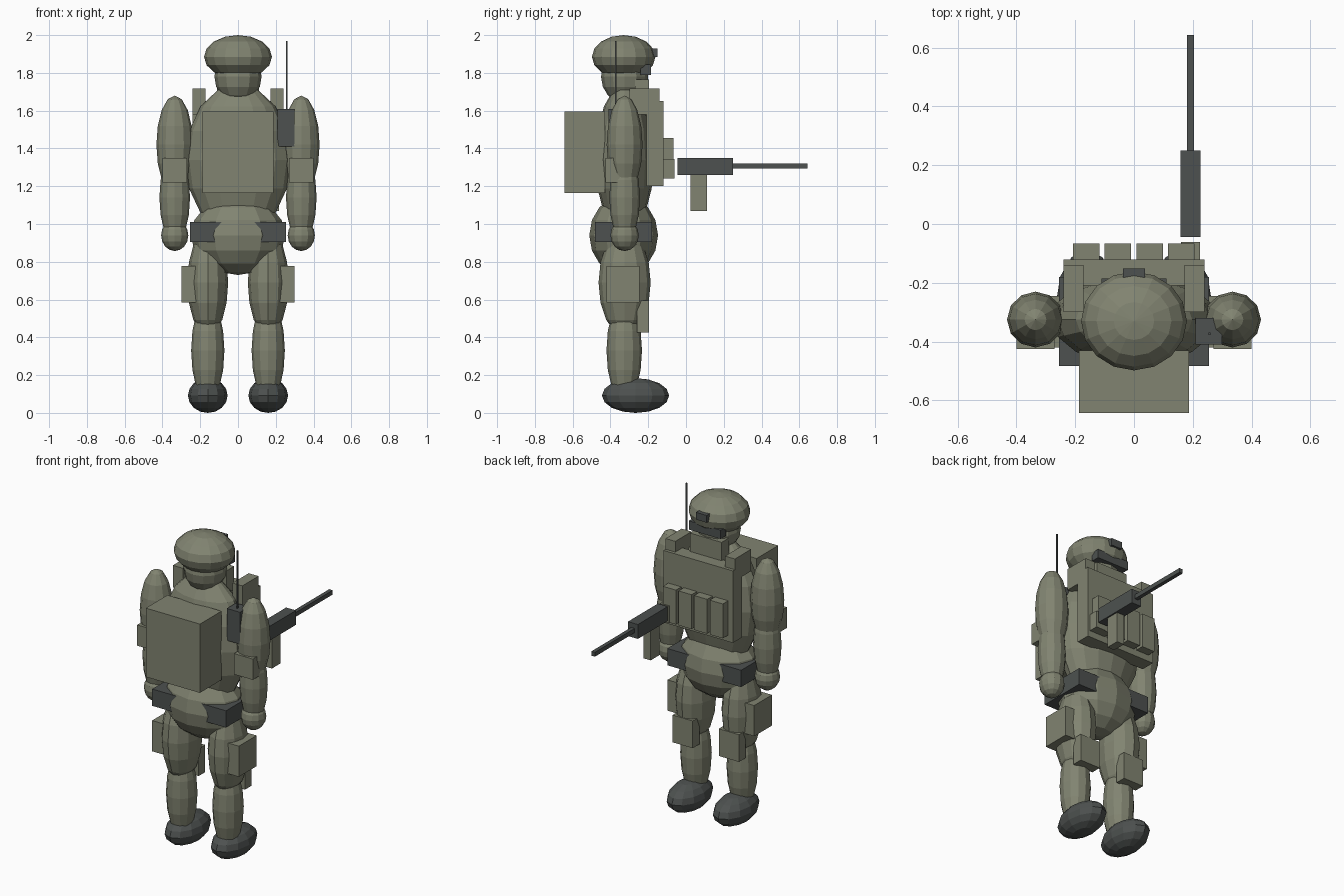
import bpy
import bmesh
from mathutils import Vector

cube = bpy.data.objects.get("Cube")
if cube:
    bpy.data.objects.remove(cube, do_unlink=True)


def make_material(name, rgb):
    mat = bpy.data.materials.new(name)
    mat.use_nodes = True
    color = (*rgb, 1.0)
    mat.diffuse_color = color
    bsdf = mat.node_tree.nodes["Principled BSDF"]
    bsdf.inputs["Base Color"].default_value = color
    bsdf.inputs["Roughness"].default_value = 0.9
    return mat


OLIVE = make_material("olive cloth", (0.22, 0.23, 0.165))
DARK = make_material("dark gunmetal", (0.075, 0.083, 0.08))
BODY_Y = -0.325  # depth of the body axis


def finish(name, bm, mat):
    mesh = bpy.data.meshes.new(name)
    bm.to_mesh(mesh)
    bm.free()
    mesh.materials.append(mat)
    obj = bpy.data.objects.new(name, mesh)
    bpy.context.collection.objects.link(obj)
    return obj


def ellipsoid(name, center, radii, mat=OLIVE, segments=12, rings=8):
    bm = bmesh.new()
    bmesh.ops.create_uvsphere(bm, u_segments=segments, v_segments=rings, radius=1)
    bmesh.ops.scale(bm, vec=radii, verts=bm.verts)
    bmesh.ops.translate(bm, vec=center, verts=bm.verts)
    return finish(name, bm, mat)


def box(name, xs, ys, zs, mat=OLIVE):
    """Box given by its low and high limit on each axis."""
    bm = bmesh.new()
    bmesh.ops.create_cube(bm, size=1)
    low, high = map(Vector, zip(xs, ys, zs))
    bmesh.ops.scale(bm, vec=high - low, verts=bm.verts)
    bmesh.ops.translate(bm, vec=(low + high) / 2, verts=bm.verts)
    return finish(name, bm, mat)


# Torso, pelvis and head
ellipsoid("torso", (0, BODY_Y, 1.34), (0.28, 0.155, 0.4), segments=16)
ellipsoid("pelvis", (0, -0.33, 0.94), (0.25, 0.182, 0.21))
ellipsoid("head", (0, BODY_Y, 1.78), (0.125, 0.125, 0.14))
ellipsoid("helmet", (0, -0.33, 1.885), (0.18, 0.168, 0.115), segments=16)

# Face and helmet gear
box("goggles", (-0.11, 0.11), (-0.24, -0.185), (1.79, 1.845), DARK)
box("helmet_mount", (-0.037, 0.037), (-0.22, -0.152), (1.885, 1.93), DARK)
box("collar", (-0.11, 0.11), (-0.27, -0.195), (1.62, 1.765))

# Vest, belt and pack
box("chest_plate", (-0.24, 0.24), (-0.21, -0.12), (1.2, 1.65))
for i in range(4):
    x = -0.1625 + i * 0.108
    box(f"ammo_pouch_{i + 1}", (x - 0.045, x + 0.045), (-0.13, -0.067), (1.24, 1.455))
box("belt", (-0.255, 0.255), (-0.483, -0.18), (0.905, 1.01), DARK)
box("backpack", (-0.187, 0.187), (-0.643, -0.43), (1.165, 1.595))

# Limbs and their gear, once for each side
for side, s in (("left", 1), ("right", -1)):
    def pair(a, b):
        return tuple(sorted((s * a, s * b)))

    arm, leg = s * 0.335, s * 0.16
    ellipsoid(f"{side}_upper_arm", (arm, BODY_Y, 1.42), (0.097, 0.095, 0.26))
    ellipsoid(f"{side}_forearm", (arm, BODY_Y, 1.14), (0.081, 0.081, 0.24))
    ellipsoid(f"{side}_hand", (arm, BODY_Y, 0.94), (0.072, 0.075, 0.083))
    box(f"{side}_elbow_pad", pair(0.27, 0.4), (-0.425, -0.34), (1.22, 1.35))

    ellipsoid(f"{side}_thigh", (leg, BODY_Y, 0.69), (0.108, 0.138, 0.28))
    ellipsoid(f"{side}_shin", (leg, BODY_Y - 0.002, 0.33), (0.088, 0.094, 0.27))
    ellipsoid(f"{side}_boot", (leg, -0.267, 0.092), (0.105, 0.178, 0.092), DARK)
    box(f"{side}_knee_pad", pair(0.09, 0.23), (-0.26, -0.195), (0.425, 0.595))
    box(f"{side}_thigh_pouch", pair(0.22, 0.3), (-0.42, -0.245), (0.585, 0.777))
    box(f"{side}_shoulder_strap", pair(0.172, 0.24), (-0.3, -0.14), (1.58, 1.717))

# Radio with its antenna
box("radio", (0.21, 0.3), (-0.41, -0.32), (1.41, 1.61), DARK)
box("antenna", (0.253, 0.261), (-0.377, -0.369), (1.6, 1.97), DARK)

# Rifle
box("rifle_receiver", (0.158, 0.226), (-0.045, 0.25), (1.26, 1.35), DARK)
box("rifle_barrel", (0.18, 0.204), (0.24, 0.643), (1.293, 1.32), DARK)
box("rifle_magazine", (0.167, 0.217), (0.025, 0.11), (1.07, 1.27))
box("rifle_stock", (0.16, 0.225), (-0.14, -0.062), (1.24, 1.345))
